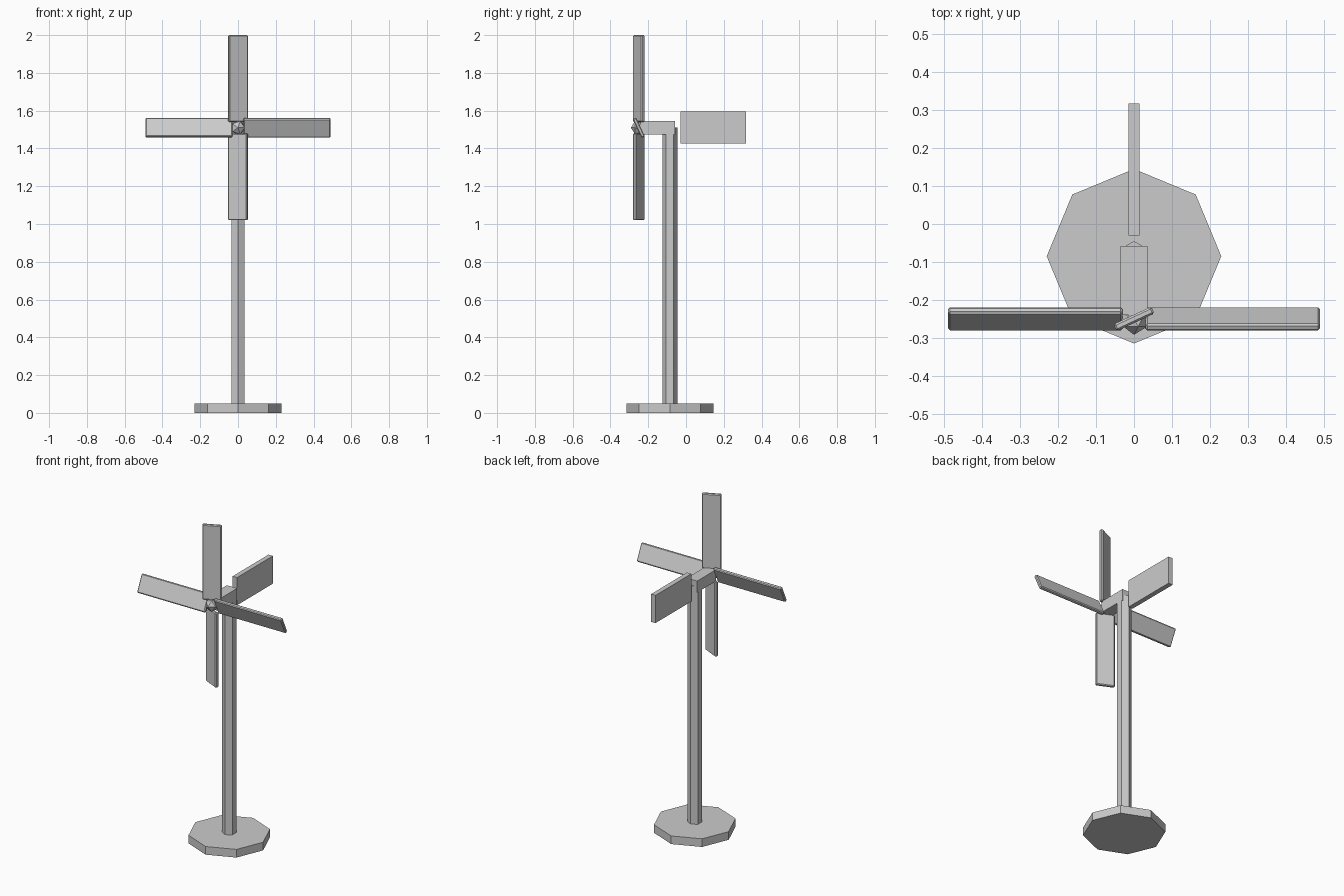
import bpy, math
from mathutils import Matrix, Vector

if "Cube" in bpy.data.objects:
    bpy.data.objects.remove(bpy.data.objects["Cube"])

POLE_Y = -0.085
HUB = Vector((0, -0.25, 1.51))


def prism(name, sides, radius, z0, z1, turn=0.0):
    bpy.ops.mesh.primitive_cylinder_add(vertices=sides, radius=radius, depth=z1 - z0,
                                        location=(0, POLE_Y, (z0 + z1) / 2),
                                        rotation=(0, 0, turn))
    bpy.context.object.name = name


def box(name, x, y, z):
    bpy.ops.mesh.primitive_cube_add(size=1)
    ob = bpy.context.object
    ob.name = name
    ob.data.transform(Matrix.Diagonal((x[1] - x[0], y[1] - y[0], z[1] - z[0], 1)))
    ob.location = [(a + b) / 2 for a, b in (x, y, z)]
    return ob


# Octagonal foot and hexagonal pole
prism("base", 8, 0.23, 0, 0.05)
prism("pole", 6, 0.04, 0.05, 1.51)

# Head block and tail vane (the vane floats just behind the pole)
box("head", (-0.035, 0.035), (-0.24, -0.058), (1.475, 1.545))
box("tail_vane", (-0.015, 0.015), (-0.03, 0.317), (1.425, 1.595))

# Faceted hub with one point facing forward
bpy.ops.mesh.primitive_ico_sphere_add(subdivisions=1, radius=0.04,
                                      location=(0, -0.252, 1.51),
                                      rotation=(math.pi / 2, 0, 0))
bpy.context.object.name = "hub"

# Four pitched blades around the hub
for i in range(4):
    blade = box(f"blade_{i + 1}", (-0.055, 0.055), (-0.01, 0.01), (0.03, 0.49))
    blade.data.transform(Matrix.Translation((0, 0, 0.26)))
    blade.data.transform(Matrix.Rotation(math.radians(25), 4, 'Z'))
    blade.data.transform(Matrix.Rotation(i * math.pi / 2, 4, 'Y'))
    blade.location = HUB
    bevel = blade.modifiers.new("edge", 'BEVEL')
    bevel.width = 0.005
    bevel.segments = 1
